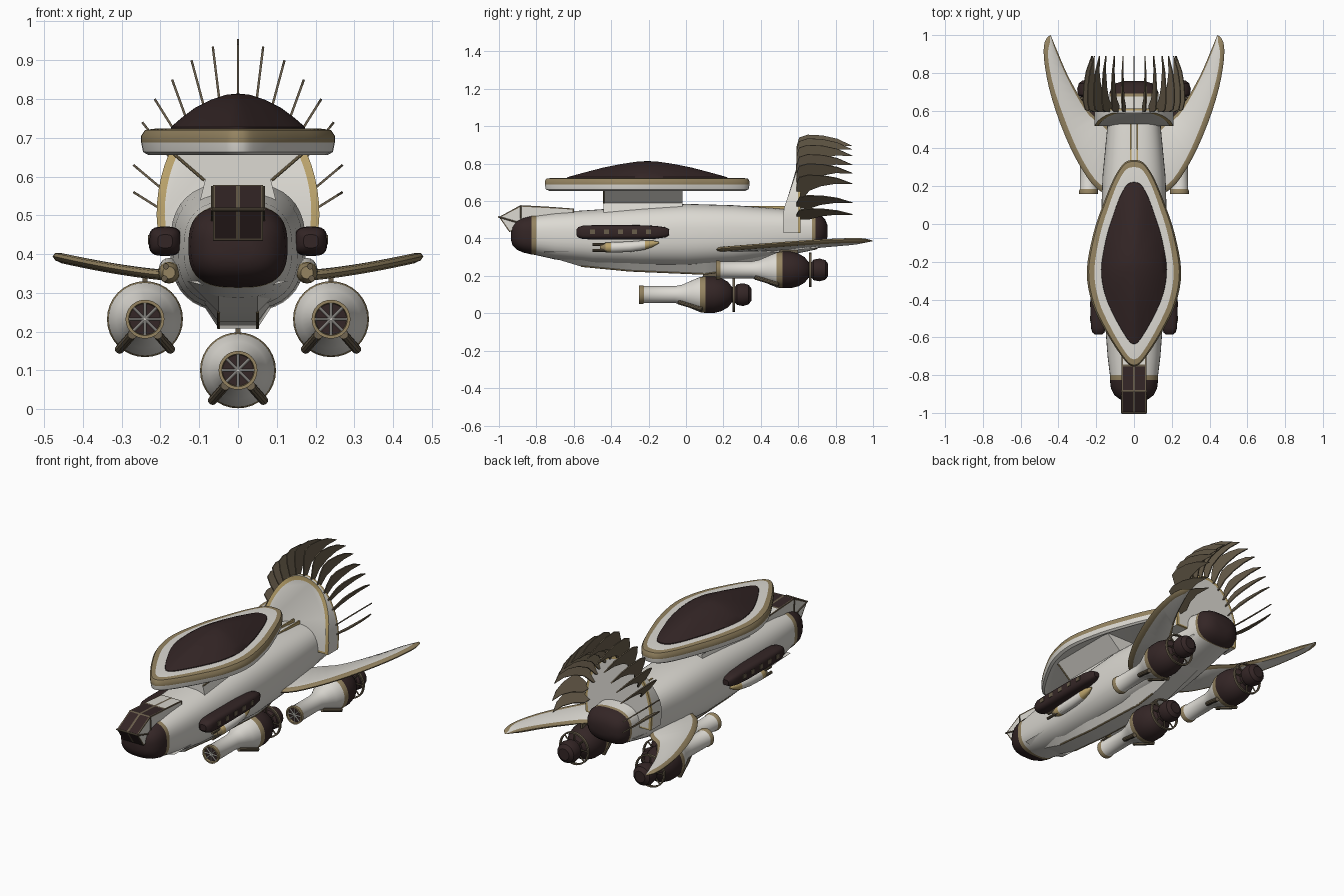
import bpy, bmesh, math
from mathutils import Vector, Matrix

if "Cube" in bpy.data.objects:
    bpy.data.objects.remove(bpy.data.objects["Cube"])

def material(name, rgb):
    m = bpy.data.materials.new(name)
    m.diffuse_color = (*rgb, 1)
    m.use_nodes = True
    m.node_tree.nodes["Principled BSDF"].inputs["Base Color"].default_value = m.diffuse_color
    return m

CREAM, DARK, BRONZE, BROWN, GOLD = range(5)
MATS = [material("cream_hull", (0.72, 0.70, 0.65)), material("dark_glass", (0.034, 0.019, 0.019)),
        material("bronze_trim", (0.30, 0.23, 0.12)), material("brown_metal", (0.14, 0.11, 0.07)),
        material("gold_trim", (0.50, 0.37, 0.15))]

def finish(name, bm, angle=35):
    bmesh.ops.remove_doubles(bm, verts=bm.verts, dist=1e-5)
    bmesh.ops.recalc_face_normals(bm, faces=bm.faces)
    me = bpy.data.meshes.new(name)
    bm.to_mesh(me)
    bm.free()
    for m in MATS:
        me.materials.append(m)
    me.shade_smooth()
    me.set_sharp_from_angle(angle=math.radians(angle))
    ob = bpy.data.objects.new(name, me)
    bpy.context.collection.objects.link(ob)
    return ob

def skin(name, rings, mats, caps=(None, None), angle=35):
    """Bridge closed rings of points; mats gives one material per band."""
    bm = bmesh.new()
    vs = [[bm.verts.new(p) for p in r] for r in rings]
    n = len(rings[0])
    for k in range(len(vs) - 1):
        for i in range(n):
            j = (i + 1) % n
            f = bm.faces.new((vs[k][i], vs[k][j], vs[k + 1][j], vs[k + 1][i]))
            f.material_index = mats[k] if isinstance(mats, (list, tuple)) else mats
    for ring, m in ((vs[0], caps[0]), (vs[-1], caps[1])):
        if m is not None:
            bm.faces.new(ring).material_index = m
    return finish(name, bm, angle)

def loft(name, secs, mats, n=32, p=2.0, caps=(None, None)):
    """Superellipse sections (y, cx, cz, rx, rz) along y."""
    def pw(c):
        return math.copysign(abs(c) ** (2 / p), c)
    rings = []
    for y, cx, cz, rx, rz in secs:
        a = [2 * math.pi * i / n for i in range(n)]
        rings.append([(cx + rx * pw(math.cos(t)), y, cz + rz * pw(math.sin(t))) for t in a])
    return skin(name, rings, mats, caps)

def prism(name, pts, place, w0, w1, mat):
    return skin(name, [[place(u, v, w) for u, v in pts] for w in (w0, w1)], mat, (mat, mat))

def box(name, c, s, mat):
    bm = bmesh.new()
    bmesh.ops.create_cube(bm, size=1, matrix=Matrix.Translation(c) @ Matrix.Diagonal((*s, 1)))
    for f in bm.faces:
        f.material_index = mat
    return finish(name, bm)

def rod(name, a, b, r, mat, r2=None):
    a, b = Vector(a), Vector(b)
    rot = (b - a).to_track_quat('Z', 'Y').to_matrix().to_4x4()
    bm = bmesh.new()
    bmesh.ops.create_cone(bm, cap_ends=True, segments=10, radius1=r, radius2=r2 or r, depth=(b - a).length,
                          matrix=Matrix.Translation((a + b) / 2) @ rot)
    for f in bm.faces:
        f.material_index = mat
    return finish(name, bm)

def smooth(pts, k=4):
    """Catmull-Rom refinement of an open 2D path."""
    P = [Vector(p) for p in pts]
    out = []
    for i in range(len(P) - 1):
        a, b, c, d = P[max(i - 1, 0)], P[i], P[i + 1], P[min(i + 2, len(P) - 1)]
        for j in range(k):
            t = j / k
            out.append(0.5 * (2 * b + (c - a) * t + (2 * a - 5 * b + 4 * c - d) * t * t
                              + (3 * b - a - 3 * c + d) * t ** 3))
    return out + [P[-1]]

# Fuselage, nose and tail cap: (y, half width, bottom, top)
def hull(name, secs, mats, p, caps=(None, None)):
    return loft(name, [(y, 0, (b + t) / 2, w, (t - b) / 2) for y, w, b, t in secs], mats, 40, p, caps)

hull("fuselage", [(-.82, .125, .315, .525), (-.7, .14, .288, .54), (-.5, .155, .265, .553), (-.25, .168, .255, .57),
     (0, .175, .25, .585), (.25, .167, .265, .578), (.5, .143, .30, .56), (.69, .128, .34, .535)], CREAM, 2.6)
hull("nose", [(-.80, .128, .312, .528), (-.825, .128, .314, .526), (-.87, .122, .325, .515), (-.905, .105, .34, .50),
     (-.928, .075, .365, .475), (-.935, .04, .39, .45)], [BRONZE] + [DARK] * 4, 2.8, (None, DARK))
hull("tail_cap", [(.675, .131, .338, .538), (.692, .131, .34, .536), (.72, .12, .355, .525), (.745, .095, .375, .50),
     (.757, .055, .41, .47)], [BRONZE] + [DARK] * 3, 2.6, (None, DARK))

# Belly keel
keel = [(-.76, .33, .31), (-.56, .33, .25), (-.3, .33, .225), (.1, .33, .208), (.22, .34, .225), (.65, .38, .345)]
skin("belly_keel", [[(-.13, y, t), (-.05, y, b), (.05, y, b), (.13, y, t)] for y, t, b in keel], CREAM, (CREAM, CREAM), 20)
for s in (1, -1):
    box("spine_rail", (s * .018, .43, .566), (.008, .2, .018), GOLD)
    for (y0, _, b0), (y1, _, b1) in zip(keel[1:4], keel[2:5]):
        rod("keel_trim", (s * .05, y0, b0 + .003), (s * .05, y1, b1 + .003), .005, BRONZE)

# Glazed cockpit, panes inset in a brown frame
side = [(-1, .515), (-.885, .578), (-.75, .571), (-.6, .56), (-.6, .47), (-.88, .45), (-.945, .435)]
bm = bmesh.new()
cols = [[bm.verts.new((x, y, z)) for y, z in side] for x in (-.065, 0, .065)]
for a, b in zip(cols, cols[1:]):
    for i in range(len(side)):
        j = (i + 1) % len(side)
        bm.faces.new((a[i], a[j], b[j], b[i]))
bm.faces.new(cols[0])
bm.faces.new(cols[2][::-1])
bmesh.ops.recalc_face_normals(bm, faces=bm.faces)
panes = list(bm.faces)
frame = bmesh.ops.inset_individual(bm, faces=panes, thickness=.008)["faces"]
for f in frame:
    f.material_index = BROWN
for f in panes:
    f.material_index = CREAM if abs(f.normal.x) > .7 or f.calc_center_median().y > -.7 else DARK
finish("cockpit", bm, 10)
for s in (1, -1):
    rod("cockpit_side_bar", (s * .066, -1, .515), (s * .066, -.88, .48), .004, BROWN)
    rod("cockpit_side_bar", (s * .066, -.885, .575), (s * .066, -.88, .452), .004, BROWN)
rod("cockpit_cross_bar", (-.067, -1, .515), (.067, -1, .515), .005, BROWN)

# Leaf shaped dorsal disc with dark dome
half = smooth([(0, .34), (.05, .325), (.105, .245), (.165, .1), (.215, -.05), (.25, -.25), (.222, -.42),
               (.155, -.56), (.08, -.68), (.03, -.742), (0, -.755)])
leaf = half + [Vector((-p.x, p.y)) for p in half[-2:0:-1]]
def leaf_ring(sx, sy, z):
    return [(p.x * sx, -.205 + (p.y + .205) * sy, z) for p in leaf]
skin("dorsal_disc", [leaf_ring(*r) for r in ((.8, .88, .668), (.92, .96, .655), (.98, .99, .663), (1, 1, .688),
     (1, 1, .705), (.96, .985, .72), (.84, .93, .724), (.66, .75, .724))], [CREAM] * 3 + [BRONZE] * 3 + [CREAM], (CREAM, None))
skin("dorsal_dome", [leaf_ring(*r) for r in ((.7, .79, .718), (.69, .78, .728), (.58, .62, .752), (.44, .44, .778),
     (.28, .26, .798), (.12, .1, .811), (0, 0, .814))], DARK)
prism("disc_pylon", [(-.17, .668), (.17, .668), (.085, .59), (.1, .53), (-.1, .53), (-.085, .59)],
      lambda u, v, w: (u, w, v), -.44, -.02, CREAM)
for s in (1, -1):
    rod("pylon_edge", (s * .087, -.44, .59), (s * .168, -.44, .66), .004, BRONZE)

# Tail arch
def arch(k, y):
    pts = [(.205, .43)] + [(.21 * math.cos(a), .5 + .30 * math.sin(a)) for a in [math.pi * i / 28 for i in range(29)]]
    pts.append((-.205, .43))
    pts = [(x * k, .55 + (z - .55) * k) for x, z in pts]
    return [(x, y if y else .52 + .068 * min(1, max(0, (z - .55) / .2)), z) for x, z in pts]
skin("tail_arch", [arch(.9, 0), arch(1, 0), arch(1, .60), arch(1, .612), arch(.93, .612)],
     [GOLD, CREAM, GOLD, GOLD], (CREAM, CREAM))

# Fan of thin swept feathers: (tip x, tip z, lean in degrees)
blade = [(.592, -.16), (.592, -.06), (.605, -.015), (.65, 0), (.73, -.004), (.81, -.022), (.89, -.06),
         (.80, -.058), (.72, -.075), (.66, -.105), (.625, -.16)]
for x, z, deg in [(.27, .56, 32), (.27, .63, 40), (.247, .74, 52), (.215, .80, 58), (.17, .85, 70),
                  (.12, .90, 75), (.065, .935, 83), (0, .955, 90)]:
    c, n = math.cos(math.radians(deg)), math.sin(math.radians(deg))
    cut = .105 if deg < 50 else .16
    for s in ((1, -1) if x else (1,)):
        prism("tail_feather", [(y, max(u, -cut)) for y, u in blade],
              lambda y, u, w: (s * (x + u * c - w * n), y, z + u * n + w * c), -.003, .003, BROWN)

# Crescent wings
outer = smooth([(.14, .15), (.22, .21), (.31, .35), (.39, .53), (.45, .72), (.477, .88), (.472, .965), (.445, 1.0)], 3)
inner = smooth([(.1, .28), (.1, .45), (.15, .53), (.22, .58), (.285, .67), (.35, .785), (.40, .90), (.44, .998)], 3)
for s in (1, -1):
    rings = []
    for o, i in zip(outer, inner):
        w = max((o - i).length, .001)
        e = min(.03 / w, .4)
        h = min(.013, w * .12)
        ring = []
        for t, d in ((0, 0), (e * .3, h * .7), (e, h), (1 - e * .6, h), (1, 0), (1 - e * .6, -h), (e, -h), (e * .3, -h * .7)):
            q = o.lerp(i, t)
            ring.append((s * q.x, q.y, .342 + .053 * max(0, (q.x - .14) / .34) ** 1.5 + d))
        rings.append(ring)
    wing = skin("wing", rings, CREAM, (BRONZE, BRONZE), 50)
    for k, f in enumerate(wing.data.polygons):
        if k < (len(rings) - 1) * 8 and k % 8 not in (2, 5):
            f.material_index = BRONZE

# Three engines with intake star, rear ring and two struts
body = [(-.238, 0), (-.238, .04), (-.25, .042), (-.25, .05), (-.232, .05), (-.225, .046), (-.06, .045), (-.02, .053),
        (.03, .075), (.075, .094), (.105, .098), (.15, .098), (.19, .088), (.225, .068), (.245, .042), (.262, .042),
        (.272, .055), (.305, .061), (.335, .052), (.35, .032), (.35, 0)]
bands = [DARK] + [BRONZE] * 4 + [CREAM] * 4 + [BRONZE] + [DARK] * 10
def engine(x, y, z, top):
    loft("engine_body", [(y + a, x, z, r, r) for a, r in body], bands, 32)
    loft("engine_ring", [(y + a, x, z, r, r) for a, r in ((.248, .084), (.248, .092), (.262, .092), (.262, .084), (.248, .084))],
         BROWN, 32)
    for i in range(8):
        c, n = math.cos(i * math.pi / 4), math.sin(i * math.pi / 4)
        rod("intake_spoke", (x, y - .243, z), (x + .042 * c, y - .243, z + .042 * n), .0035, CREAM)
        rod("ring_spoke", (x + .03 * c, y + .255, z + .03 * n), (x + .088 * c, y + .255, z + .088 * n), .004, BROWN)
    for s in (1, -1):
        rod("engine_strut", (x + s * .033, y - .04, z - .04), (x + s * .066, y + .085, z - .078), .012, BROWN)
    box("engine_mount", (x, y + .14, (z + .08 + top) / 2), (.012, .1, top - z - .08), BROWN)
engine(0, 0, .1, .26)
engine(.24, .41, .232, .345)
engine(-.24, .41, .232, .345)

# Side pods with windows, and guns beneath them
for s in (1, -1):
    px = s * .188
    loft("side_pod", [(y, px, .433, .042 * k, .038 * k) for y, k in ((-.585, .45), (-.575, .75), (-.55, .95), (-.5, 1),
         (-.25, 1), (-.16, .9), (-.11, .7), (-.09, .4))], DARK, 24, 3.2, (DARK, DARK))
    for i in range(5):
        box("pod_window", (s * .228, -.5 + i * .075, .437), (.008, .028, .024), BROWN)
    gx = s * .178
    loft("gun_body", [(y, gx, z, r, r) for y, z, r in ((-.46, .352, .016), (-.43, .352, .026), (-.4, .352, .028),
         (-.3, .356, .028), (-.22, .365, .025), (-.18, .372, .018), (-.145, .378, .004))],
         [BRONZE, GOLD, CREAM, CREAM, GOLD, GOLD], 16, 2, (BRONZE, GOLD))
    for dx, z in ((.008, .368), (.012, .337)):
        rod("gun_barrel", (gx + s * dx, -.5, z), (gx + s * dx, -.38, z), .008, BROWN)
